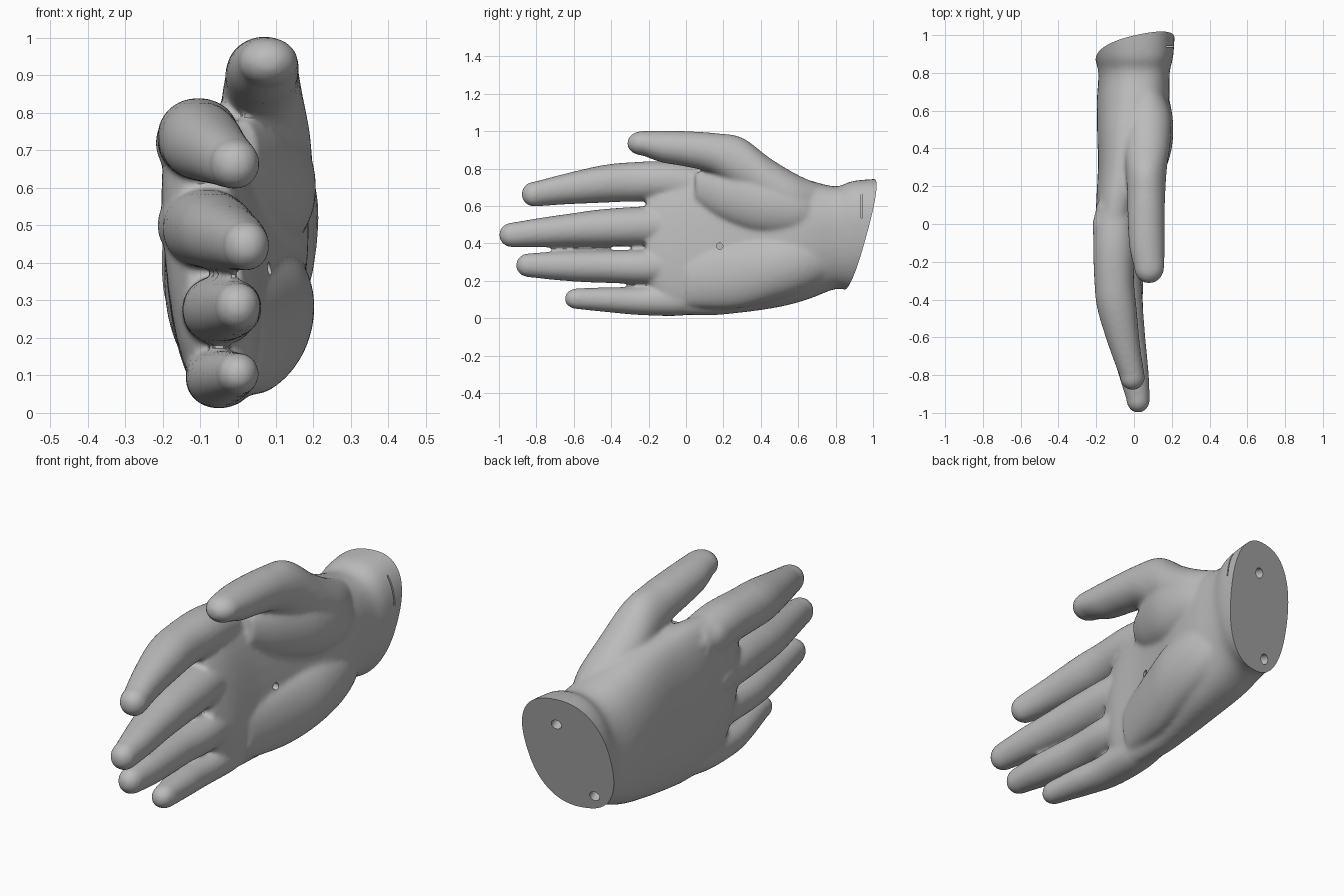
import bpy, bmesh, math
from mathutils import Vector

cube = bpy.data.objects.get("Cube")
if cube:
    bpy.data.objects.remove(cube)

grey = bpy.data.materials.new("plain_grey")
grey.use_nodes = True
colour = (0.5, 0.5, 0.5, 1)
grey.diffuse_color = colour
grey.node_tree.nodes["Principled BSDF"].inputs["Base Color"].default_value = colour


def spline(a, b, c, d, t):
    return tuple(0.5 * (2 * q + (r - p) * t + (2 * p - 5 * q + 4 * r - s) * t * t
                        + (3 * q - p - 3 * r + s) * t ** 3)
                 for p, q, r, s in zip(a, b, c, d))


def loft(bm, sections, power=2.0, tip=0.0, sides=40, steps=6):
    """Skin sections of (y, x, z, half width, half height, lean)."""
    pts = [tuple(s) + (0,) * (6 - len(s)) for s in sections]
    pts = [pts[0]] + pts + [pts[-1]]
    path = [spline(*pts[i:i + 4], k / steps)
            for i in range(len(pts) - 3) for k in range(steps)] + [pts[-1]]
    # rounded fingertip
    if tip:
        y, x, z, w, h, lean = path[-1]
        for k in range(1, 8):
            a = k * math.pi / 16
            path.append((y - tip * math.sin(a), x, z, w * math.cos(a), h * math.cos(a), lean))
    rings = []
    for y, x, z, w, h, lean in path:
        ring = []
        for k in range(sides):
            c, s = math.cos(math.tau * k / sides), math.sin(math.tau * k / sides)
            dz = h * math.copysign(abs(s) ** (2 / power), s)
            dx = w * math.copysign(abs(c) ** (2 / power), c) + lean * dz
            ring.append(bm.verts.new((x + dx, y, z + dz)))
        rings.append(ring)
    for a, b in zip(rings, rings[1:]):
        for k in range(sides):
            n = (k + 1) % sides
            bm.faces.new((a[k], a[n], b[n], b[k]))
    bm.faces.new(rings[0])
    bm.faces.new(rings[-1])


bm = bmesh.new()

# palm and wrist
loft(bm, [(-.21, -.07, .43, .075, .25, -.1), (-.1, -.075, .42, .115, .38, -.1),
          (.1, -.065, .42, .13, .405, -.07), (.3, -.04, .42, .15, .39, -.03),
          (.5, -.015, .42, .18, .36, 0), (.65, -.005, .42, .19, .32, .05),
          (.8, 0, .43, .185, .275, .1), (.9, 0, .44, .205, .295, .1),
          (1.1, 0, .45, .215, .3, .1)], power=2.4)

# heel of the palm
loft(bm, [(.85, .06, .32, .05, .06), (.65, .075, .3, .115, .15), (.45, .08, .27, .12, .18),
          (.25, .05, .23, .1, .18), (.0, .01, .2, .06, .14)])

# ball of the thumb
loft(bm, [(.75, .09, .55, .05, .06), (.6, .09, .58, .11, .14), (.4, .09, .62, .11, .17),
          (.2, .05, .66, .08, .14), (.05, .01, .7, .04, .08)])

# thumb
loft(bm, [(.75, .06, .62, .06, .08), (.6, .07, .64, .12, .125), (.45, .07, .71, .125, .145),
          (.3, .065, .815, .11, .15), (.15, .065, .88, .1, .11), (.0, .065, .905, .098, .095),
          (-.13, .07, .918, .093, .085), (-.23, .08, .935, .08, .066)], tip=.085)

# fingers
fingers = [
    [(.1, -.1, .7, .1, .11), (-.1, -.105, .73, .11, .108), (-.3, -.105, .728, .105, .105),
     (-.45, -.09, .717, .104, .1), (-.65, -.05, .69, .083, .082), (-.81, -.008, .663, .066, .067)],
    [(.05, -.1, .49, .1, .1), (-.2, -.085, .492, .115, .106), (-.45, -.06, .482, .108, .1),
     (-.6, -.04, .472, .1, .09), (-.78, -.005, .458, .082, .078), (-.93, .022, .445, .062, .066)],
    [(.05, -.07, .28, .09, .09), (-.2, -.05, .274, .1, .093), (-.4, -.05, .276, .097, .088),
     (-.55, -.035, .277, .09, .084), (-.7, -.015, .28, .078, .076), (-.84, .0, .283, .06, .064)],
    [(.1, -.05, .12, .08, .09), (-.05, -.05, .1, .09, .088), (-.25, -.05, .092, .085, .075),
     (-.4, -.03, .098, .076, .068), (-.58, .0, .104, .056, .056)],
]
for finger in fingers:
    loft(bm, finger, power=2.1, tip=.07)

# knuckles on the back of the hand
for y, z, x in ((-.02, .72, -.14), (-.05, .5, -.135), (.0, .3, -.1)):
    loft(bm, [(y + .2, x, z, .03, .03), (y + .08, x, z, .065, .07),
              (y, x, z, .08, .09), (y - .15, x, z, .06, .07)])

bmesh.ops.recalc_face_normals(bm, faces=bm.faces)
mesh = bpy.data.meshes.new("hand")
bm.to_mesh(mesh)
bm.free()
hand = bpy.data.objects.new("hand", mesh)
bpy.context.collection.objects.link(hand)


def bake(obj):
    graph = bpy.context.evaluated_depsgraph_get()
    baked = bpy.data.meshes.new_from_object(obj.evaluated_get(graph))
    obj.modifiers.clear()
    obj.data = baked


# blend the parts into one skin
remesh = hand.modifiers.new("blend", 'REMESH')
remesh.mode = 'VOXEL'
remesh.voxel_size = 0.011
soften = hand.modifiers.new("soften", 'SMOOTH')
soften.factor = 0.5
soften.iterations = 10
bake(hand)

# slanted flat cut at the wrist
normal = Vector((-.2, 1, -.25)).normalized()
bm = bmesh.new()
bm.from_mesh(hand.data)
bmesh.ops.bisect_plane(bm, geom=bm.verts[:] + bm.edges[:] + bm.faces[:],
                       plane_co=(0, .925, .45), plane_no=normal, clear_outer=True)
bmesh.ops.holes_fill(bm, edges=[e for e in bm.edges if e.is_boundary], sides=0)
bm.to_mesh(hand.data)
bm.free()


# screw holes and the slot in the wrist
def drill(spot, axis, radius):
    bpy.ops.mesh.primitive_cylinder_add(vertices=20, radius=radius, depth=.12, location=spot)
    tool = bpy.context.object
    tool.rotation_euler = Vector(axis).to_track_quat('Z', 'Y').to_euler()
    return tool


tools = [drill((x, .925 + .2 * x + .25 * (z - .45), z), normal, .025)
         for x, z in ((.04, .6), (-.09, .23))]
tools.append(drill((.12, .18, .385), (1, 0, 0), .017))
bpy.ops.mesh.primitive_cube_add(size=1, location=(.22, .94, .61))
bpy.context.object.scale = (.1, .007, .15)
tools.append(bpy.context.object)
for tool in tools:
    tool.name = "hole_cutter"
    tool.hide_render = True
    cut = hand.modifiers.new("hole", 'BOOLEAN')
    cut.operation = 'DIFFERENCE'
    cut.solver = 'EXACT'
    cut.object = tool
bake(hand)
for tool in tools:
    bpy.data.objects.remove(tool)

hand.data.materials.clear()
hand.data.materials.append(grey)
for face in hand.data.polygons:
    face.material_index = 0
bpy.ops.object.select_all(action='DESELECT')
hand.select_set(True)
bpy.context.view_layer.objects.active = hand
bpy.ops.object.shade_smooth_by_angle(angle=math.radians(40))
